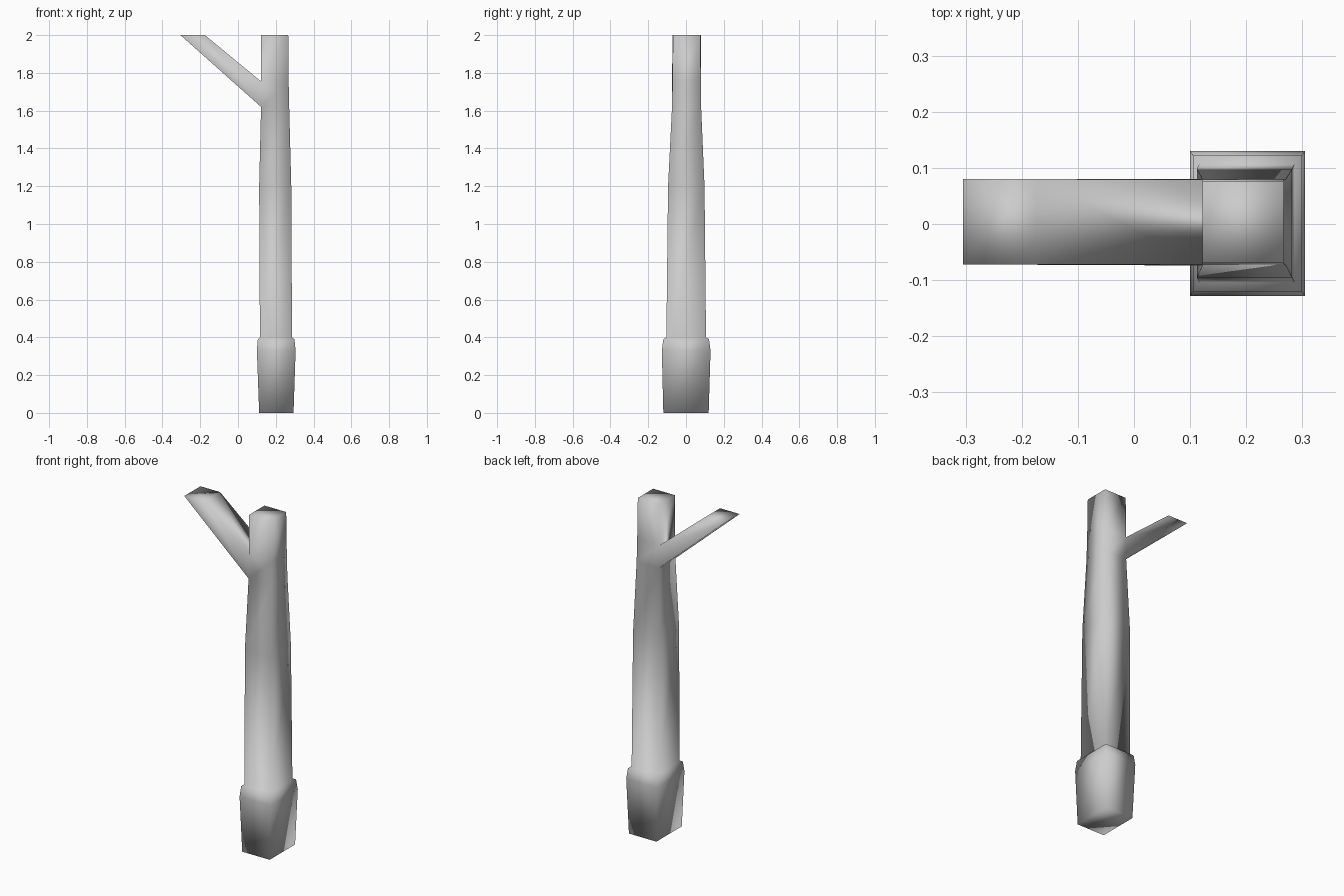
import bpy, bmesh

if "Cube" in bpy.data.objects:
    bpy.data.objects.remove(bpy.data.objects["Cube"])

bm = bmesh.new()

def ring(x0, x1, y0, y1, z):
    return [bm.verts.new(p) for p in
            ((x0, y0, z), (x1, y0, z), (x1, y1, z), (x0, y1, z))]

def bridge(a, b, skip=()):
    for i in range(4):
        if i not in skip:
            j = (i + 1) % 4
            bm.faces.new((a[i], a[j], b[j], b[i]))

# Square sections up the flared base and tapering post: x0, x1, y0, y1, z
sections = [
    (0.112, 0.294, -0.12, 0.12, 0.0),
    (0.10, 0.305, -0.128, 0.13, 0.33),
    (0.105, 0.299, -0.12, 0.122, 0.39),
    (0.116, 0.286, -0.104, 0.106, 0.40),
    (0.112, 0.282, -0.095, 0.098, 1.2),
    (0.122, 0.271, -0.074, 0.08, 1.62),
    (0.122, 0.268, -0.072, 0.079, 1.755),
    (0.122, 0.266, -0.069, 0.076, 2.0),
]
rings = [ring(*s) for s in sections]
for k in range(len(rings) - 1):
    # leave the left face open where the branch joins
    bridge(rings[k], rings[k + 1], skip=(3,) if k == 5 else ())
bm.faces.new(rings[0][::-1])
bm.faces.new(rings[-1])

# Slanted side branch growing from the left face, cut flat at the top
low, high = rings[5], rings[6]
root = [low[0], high[0], high[3], low[3]]
tip = ring(-0.305, -0.175, -0.072, 0.08, 2.0)
bridge(root, tip)
bm.faces.new(tip)

bmesh.ops.recalc_face_normals(bm, faces=bm.faces[:])
for f in bm.faces:
    f.smooth = True

mesh = bpy.data.meshes.new("forked_post")
bm.to_mesh(mesh)
bm.free()
post = bpy.data.objects.new("forked_post", mesh)
bpy.context.collection.objects.link(post)
